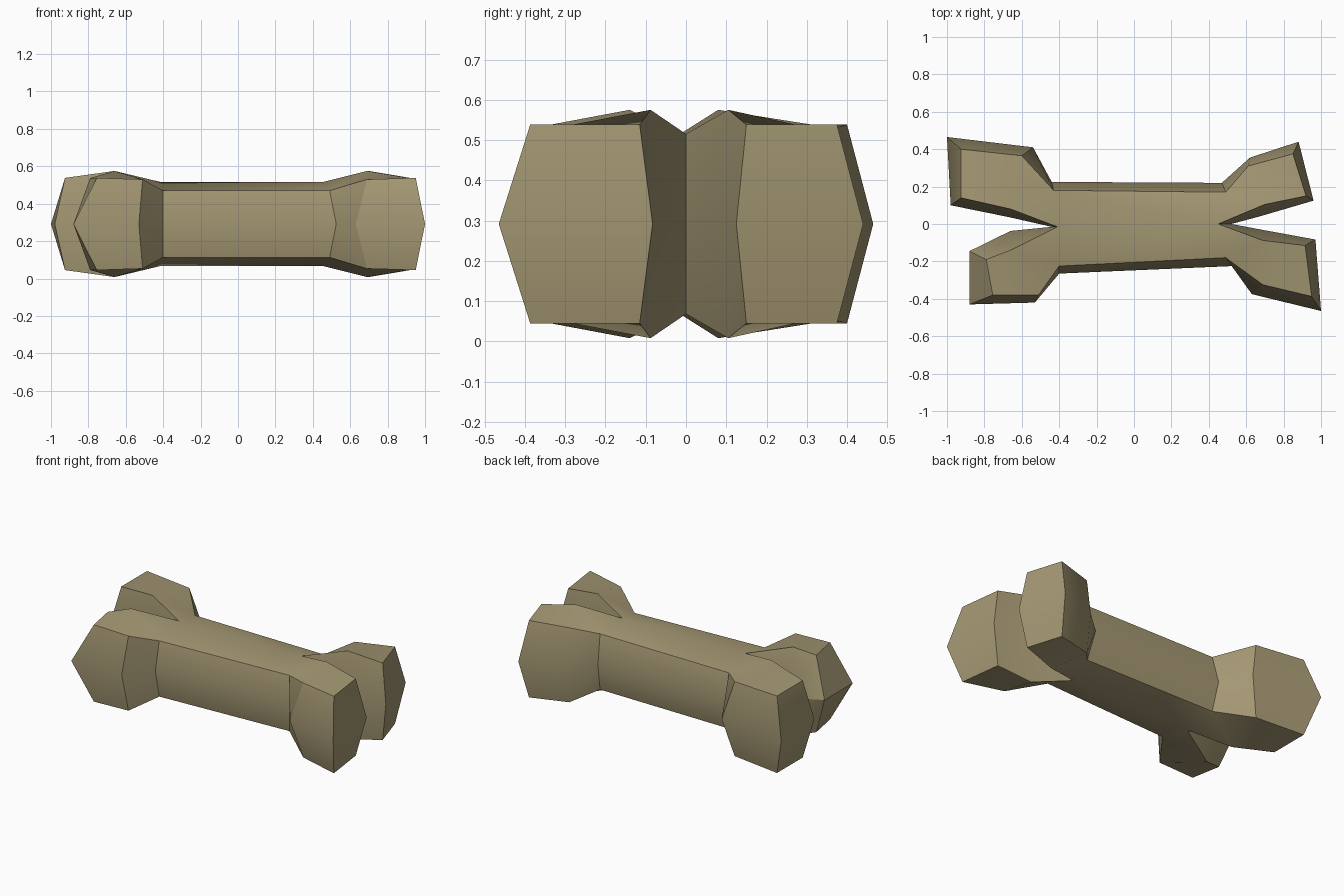
import bpy, bmesh

if "Cube" in bpy.data.objects:
    bpy.data.objects.remove(bpy.data.objects["Cube"])

# bone colour
mat = bpy.data.materials.new("dull bone tan")
mat.diffuse_color = (0.37, 0.31, 0.17, 1)
mat.use_nodes = True
mat.node_tree.nodes["Principled BSDF"].inputs["Base Color"].default_value = mat.diffuse_color

HEIGHT = 0.583  # top and bottom mirror each other
Z = dict(corner=0.47, elbow=0.53, tip=0.538, inner_tip=0.538, knuckle=0.575, notch=0.515)
ROLES = ["corner", "elbow", "tip", "inner_tip", "knuckle"]

# each knob outline, shaft corner to inner knuckle: rim x, y then waist x, y
knobs = {
    "back_right": [(0.49, 0.17, 0.47, 0.22), (0.61, 0.31, 0.62, 0.355), (0.85, 0.375, 0.88, 0.44),
                   (0.92, 0.15, 0.96, 0.125), (0.70, 0.105, 0.67, 0.04)],
    "front_right": [(0.49, -0.18, 0.525, -0.225), (0.69, -0.325, 0.63, -0.375), (0.95, -0.387, 1.0, -0.465),
                    (0.915, -0.115, 0.97, -0.083), (0.69, -0.088, 0.68, -0.03)],
    "back_left": [(-0.43, 0.18, -0.44, 0.225), (-0.60, 0.365, -0.54, 0.41), (-0.925, 0.40, -1.0, 0.465),
                  (-0.925, 0.14, -0.98, 0.10), (-0.66, 0.08, -0.67, 0.037)],
    "front_left": [(-0.40, -0.225, -0.40, -0.265), (-0.51, -0.38, -0.53, -0.42), (-0.755, -0.38, -0.88, -0.43),
                   (-0.79, -0.19, -0.88, -0.145), (-0.66, -0.14, -0.66, -0.037)],
}
notches = {"right": (0.45, 0.0, 0.52, 0.0), "left": (-0.41, -0.015, -0.44, -0.015)}

bm = bmesh.new()


def column(p, role):
    """Top rim, waist and bottom rim vertices of one outline point."""
    z = Z[role]
    return [bm.verts.new((p[0], p[1], z)),
            bm.verts.new((p[2], p[3], HEIGHT / 2)),
            bm.verts.new((p[0], p[1], HEIGHT - z))]


def wall(a, b):
    for i in (0, 1):
        bm.faces.new((a[i], b[i], b[i + 1], a[i + 1]))


def caps(a, b, c, d):
    for i in (0, 2):
        bm.faces.new((a[i], b[i], c[i], d[i]))


ends = {side: column(p, "notch") for side, p in notches.items()}

# four knobs
corners = {}
for name, pts in knobs.items():
    cols = [column(p, r) for p, r in zip(pts, ROLES)]
    cols.append(ends[name.split("_")[1]])
    for a, b in zip(cols, cols[1:]):
        wall(a, b)
    caps(cols[0], cols[1], cols[4], cols[5])
    caps(cols[1], cols[2], cols[3], cols[4])
    corners[name] = cols[0]

# shaft between the knobs
for face in ("front", "back"):
    l, r = corners[face + "_left"], corners[face + "_right"]
    wall(l, r)
    caps(l, r, ends["right"], ends["left"])

bmesh.ops.recalc_face_normals(bm, faces=bm.faces[:])
mesh = bpy.data.meshes.new("bone")
bm.to_mesh(mesh)
bm.free()
mesh.materials.append(mat)
bone = bpy.data.objects.new("bone", mesh)
bpy.context.collection.objects.link(bone)
bpy.context.view_layer.objects.active = bone
bone.select_set(True)
bpy.ops.object.shade_smooth_by_angle(angle=0.52)
